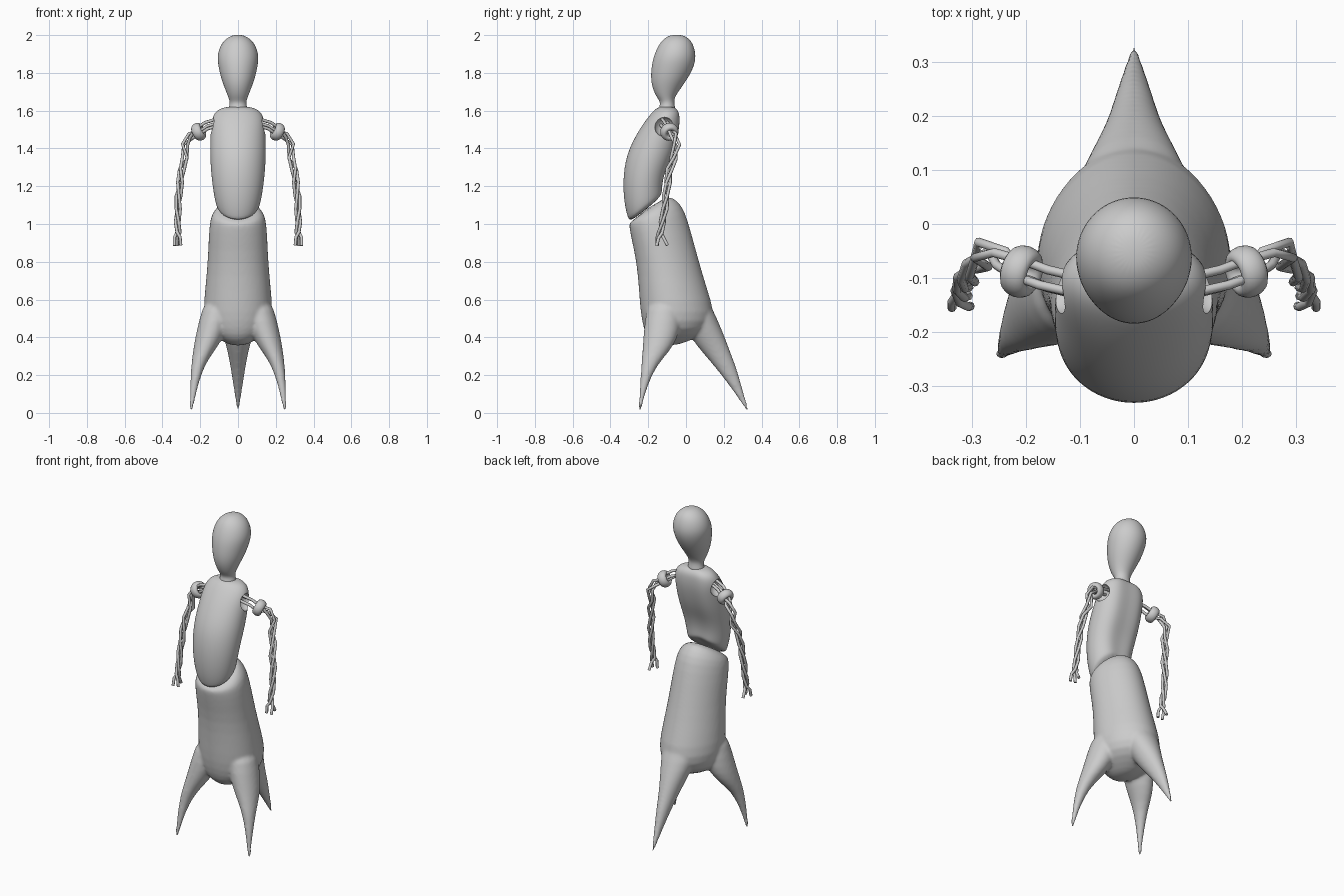
import bpy, bmesh, math
from mathutils import Vector

if "Cube" in bpy.data.objects:
    bpy.data.objects.remove(bpy.data.objects["Cube"])


def activate(ob):
    bpy.ops.object.select_all(action='DESELECT')
    ob.select_set(True)
    bpy.context.view_layer.objects.active = ob


def apply_all(ob, angle=50):
    activate(ob)
    for m in list(ob.modifiers):
        bpy.ops.object.modifier_apply(modifier=m.name)
    bpy.ops.object.shade_smooth_by_angle(angle=math.radians(angle))


def loft(bm, rings, n=24, taper=0.0, groove=0.0):
    """Rings: (centre x, front y, front z, back y, back z, half width)."""
    loops = []
    for cx, yf, zf, yb, zb, rx in rings:
        loop = []
        for i in range(n):
            a = 2 * math.pi * i / n
            c, s = math.cos(a), math.sin(a)
            t = (s + 1) / 2
            dent = groove * (yb - yf) * max(0, s) ** 8
            loop.append(bm.verts.new((cx + rx * c * (1 - taper * s),
                                      yf + (yb - yf) * t - dent,
                                      zf + (zb - zf) * t)))
        loops.append(loop)
    for a, b in zip(loops, loops[1:]):
        for i in range(n):
            j = (i + 1) % n
            bm.faces.new((a[i], a[j], b[j], b[i]))
    bm.faces.new(loops[0][::-1])
    bm.faces.new(loops[-1])


def make(name, bm):
    bmesh.ops.recalc_face_normals(bm, faces=bm.faces[:])
    me = bpy.data.meshes.new(name)
    bm.to_mesh(me)
    bm.free()
    ob = bpy.data.objects.new(name, me)
    bpy.context.collection.objects.link(ob)
    return ob


def subsurf(ob, levels=2):
    ob.modifiers.new('sub', 'SUBSURF').levels = levels


# Lower body: skirt-like trunk with three tapering legs, fused together
bm = bmesh.new()
loft(bm, [(0, -.15, .355, -.05, .355, .04), (0, -.20, .39, .04, .39, .10),
          (0, -.225, .44, .13, .44, .165), (0, -.243, .53, .155, .53, .185),
          (0, -.25, .65, .115, .65, .175), (0, -.263, .80, .07, .80, .16),
          (0, -.29, .92, .03, .95, .156), (0, -.302, .985, -.005, 1.07, .148),
          (0, -.302, 1.0, -.04, 1.12, .135), (0, -.295, 1.01, -.10, 1.165, .10)],
     taper=.12)
for s in (1, -1):
    loft(bm, [(s * .09, -.20, .62, -.02, .62, .085), (s * .125, -.222, .48, -.02, .48, .085),
              (s * .155, -.228, .39, -.045, .39, .075), (s * .185, -.233, .32, -.09, .32, .055),
              (s * .213, -.238, .25, -.155, .25, .036), (s * .232, -.243, .15, -.20, .15, .022),
              (s * .243, -.25, .06, -.228, .06, .014), (s * .25, -.252, 0, -.238, 0, .008)], n=16)
loft(bm, [(0, -.08, .62, .115, .62, .12), (0, -.02, .50, .165, .50, .105),
          (0, .02, .40, .205, .41, .078), (0, .085, .32, .237, .32, .055),
          (0, .155, .24, .268, .24, .04), (0, .225, .15, .293, .15, .026),
          (0, .285, .065, .318, .065, .013), (0, .32, .008, .335, .008, .006)], n=16)
lower = make('lower_body_with_three_legs', bm)
subsurf(lower, 1)
r = lower.modifiers.new('fuse', 'REMESH')
r.mode = 'VOXEL'
r.voxel_size = .008
sm = lower.modifiers.new('soften', 'SMOOTH')
sm.factor, sm.iterations = .5, 10
apply_all(lower, 80)

# Torso: arched chest with slanted waist seam and a shallow back groove
bm = bmesh.new()
loft(bm, [(0, -.295, 1.005, -.115, 1.155, .10), (0, -.31, 1.035, -.108, 1.175, .118),
          (0, -.328, 1.11, -.105, 1.22, .13), (0, -.336, 1.23, -.085, 1.29, .143),
          (0, -.318, 1.37, -.04, 1.38, .15), (0, -.255, 1.49, -.015, 1.49, .146),
          (0, -.21, 1.555, -.015, 1.55, .142), (0, -.175, 1.597, -.022, 1.592, .122),
          (0, -.15, 1.617, -.045, 1.615, .085), (0, -.125, 1.623, -.07, 1.62, .04)],
     groove=.10)
torso = make('torso', bm)
subsurf(torso)

# Shoulder sockets hollowed from the torso
for s in (1, -1):
    bpy.ops.mesh.primitive_uv_sphere_add(segments=32, ring_count=16, radius=.052,
                                         location=(s * .145, -.115, 1.515))
    cutter = bpy.context.object
    cutter.name = 'socket_cutter'
    cutter.hide_render = True
    b = torso.modifiers.new('socket', 'BOOLEAN')
    b.operation, b.object, b.solver = 'DIFFERENCE', cutter, 'EXACT'
apply_all(torso, 45)
for ob in [o for o in bpy.data.objects if o.name.startswith('socket_cutter')]:
    bpy.data.objects.remove(ob)

# Head with narrow flared neck
bm = bmesh.new()
loft(bm, [(0, -.145, 1.605, -.055, 1.605, .05), (0, -.142, 1.62, -.058, 1.62, .048),
          (0, -.135, 1.645, -.063, 1.645, .042), (0, -.158, 1.675, -.06, 1.67, .052),
          (0, -.178, 1.72, -.03, 1.715, .07), (0, -.187, 1.77, .01, 1.77, .09),
          (0, -.184, 1.83, .042, 1.83, .104), (0, -.172, 1.89, .055, 1.89, .112),
          (0, -.145, 1.95, .04, 1.95, .093), (0, -.115, 1.985, .015, 1.985, .06),
          (0, -.075, 2.002, -.025, 2.002, .022)])
head = make('head', bm)
subsurf(head)
apply_all(head, 80)

# Arms: twisted wire strands running through a shoulder ring
PATH = [(.10, -.12, 1.54), (.165, -.105, 1.52), (.21, -.088, 1.49), (.25, -.06, 1.465),
        (.283, -.05, 1.42), (.278, -.065, 1.35), (.30, -.085, 1.29), (.306, -.098, 1.22),
        (.314, -.105, 1.15), (.318, -.113, 1.08), (.319, -.125, 1.01), (.318, -.135, .955)]
FINGERS = [(.337, -.155, .885), (.303, -.152, .887), (.322, -.098, .887)]


def strand(cu, pts, s, radius):
    sp = cu.splines.new('POLY')
    sp.points.add(len(pts) - 1)
    for p, (x, y, z) in zip(sp.points, pts):
        p.co = (s * x, y, z, 1)
        p.radius = radius


for s, side in ((1, 'left'), (-1, 'right')):
    cu = bpy.data.curves.new(side + '_arm', 'CURVE')
    cu.dimensions = '3D'
    cu.bevel_depth = .0085
    cu.bevel_resolution = 2
    cu.use_fill_caps = True
    for k in range(3):
        pts = []
        for i, p in enumerate(PATH):
            t = (Vector(PATH[min(i + 1, len(PATH) - 1)]) - Vector(PATH[max(i - 1, 0)])).normalized()
            u = t.cross(Vector((0, 1, 0))).normalized()
            v = t.cross(u)
            a = k * 2.094 + .4 + max(0, i - 2) * 1.25
            off = .021 if i < 3 else .018 - .0008 * (i - 3)
            pts.append(Vector(p) + (u * math.cos(a) + v * math.sin(a)) * off)
        f = Vector(FINGERS[k])
        pts.append(pts[-1].lerp(f, .5) + Vector((.006 if k != 1 else -.006, -.004, .008)))
        pts.append(f)
        strand(cu, pts, s, 1)
    arm = bpy.data.objects.new(side + '_arm', cu)
    bpy.context.collection.objects.link(arm)

    bpy.ops.mesh.primitive_torus_add(major_radius=.031, minor_radius=.018, major_segments=28,
                                     minor_segments=14, location=(s * .208, -.088, 1.488))
    ring = bpy.context.object
    ring.name = side + '_shoulder_ring'
    ring.scale = (1, 1, 1.45)
    ring.rotation_mode = 'QUATERNION'
    ring.rotation_quaternion = Vector((s * .8, .25, -.42)).to_track_quat('Z', 'Y')
    bpy.ops.object.shade_smooth()
